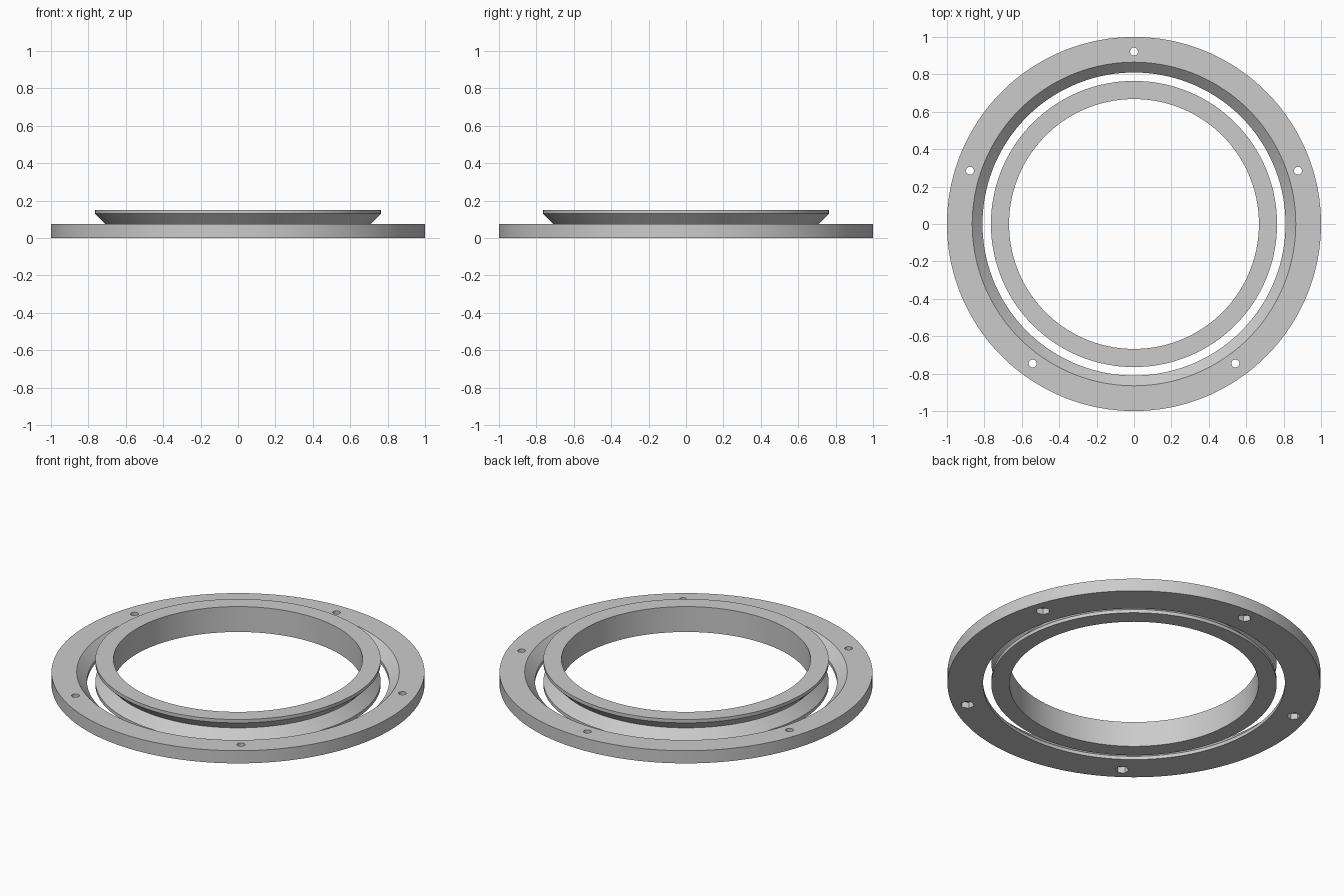
import bpy, bmesh, math
from mathutils import Matrix

cube = bpy.data.objects.get("Cube")
if cube:
    bpy.data.objects.remove(cube, do_unlink=True)

SEGMENTS = 180
HEIGHT = 0.15
MID = HEIGHT / 2
LIP = 0.02

grey = bpy.data.materials.new("light grey")
grey.use_nodes = True
grey.diffuse_color = (0.6, 0.6, 0.6, 1)
grey.node_tree.nodes["Principled BSDF"].inputs["Base Color"].default_value = (0.6, 0.6, 0.6, 1)


def add_object(name, bm):
    bmesh.ops.recalc_face_normals(bm, faces=bm.faces)
    mesh = bpy.data.meshes.new(name)
    bm.to_mesh(mesh)
    bm.free()
    mesh.materials.append(grey)
    obj = bpy.data.objects.new(name, mesh)
    bpy.context.collection.objects.link(obj)
    return obj


def lathe(name, profile):
    """Revolve a closed (radius, height) profile around z."""
    bm = bmesh.new()
    rings = []
    for i in range(SEGMENTS):
        a = math.tau * i / SEGMENTS
        rings.append([bm.verts.new((r * math.cos(a), r * math.sin(a), z)) for r, z in profile])
    n = len(profile)
    for i in range(SEGMENTS):
        a, b = rings[i], rings[(i + 1) % SEGMENTS]
        for j in range(n):
            k = (j + 1) % n
            bm.faces.new((a[j], b[j], b[k], a[k]))
    return add_object(name, bm)


def bolt_circle(name, sides, radius, bottom, top):
    """Five prisms evenly spaced around the flange."""
    bm = bmesh.new()
    for i in range(5):
        place = (Matrix.Rotation(math.tau * i / 5, 4, 'Z')
                 @ Matrix.Translation((0, 0.922, (bottom + top) / 2))
                 @ Matrix.Rotation(math.pi / 2, 4, 'Z'))
        bmesh.ops.create_cone(bm, cap_ends=True, segments=sides, radius1=radius,
                              radius2=radius, depth=top - bottom, matrix=place)
    return add_object(name, bm)


def cut(target, cutter):
    mod = target.modifiers.new("cut", 'BOOLEAN')
    mod.operation = 'DIFFERENCE'
    mod.solver = 'EXACT'
    mod.object = cutter
    cutter.hide_render = True
    bpy.context.view_layer.objects.active = target
    bpy.ops.object.modifier_apply(modifier=mod.name)
    bpy.data.objects.remove(cutter, do_unlink=True)


# Inner race with a V groove around its outside
inner_race = lathe("inner_race", [
    (0.668, 0), (0.765, 0), (0.765, LIP), (0.71, MID),
    (0.765, HEIGHT - LIP), (0.765, HEIGHT), (0.668, HEIGHT)])

# Outer race: lower half of the flange, with a sloped inner seat
outer_race = lathe("outer_race", [
    (0.81, 0), (1, 0), (1, MID), (0.865, MID), (0.81, LIP)])

# Bolt holes and hexagonal nut pockets underneath
cut(outer_race, bolt_circle("bolt_holes", 32, 0.021, -0.05, 0.12))
cut(outer_race, bolt_circle("nut_pockets", 6, 0.037, -0.05, 0.035))

# Smooth round walls, sharp edges
for obj in (inner_race, outer_race):
    bpy.ops.object.select_all(action='DESELECT')
    obj.select_set(True)
    bpy.context.view_layer.objects.active = obj
    bpy.ops.object.shade_smooth_by_angle(angle=math.radians(30))
